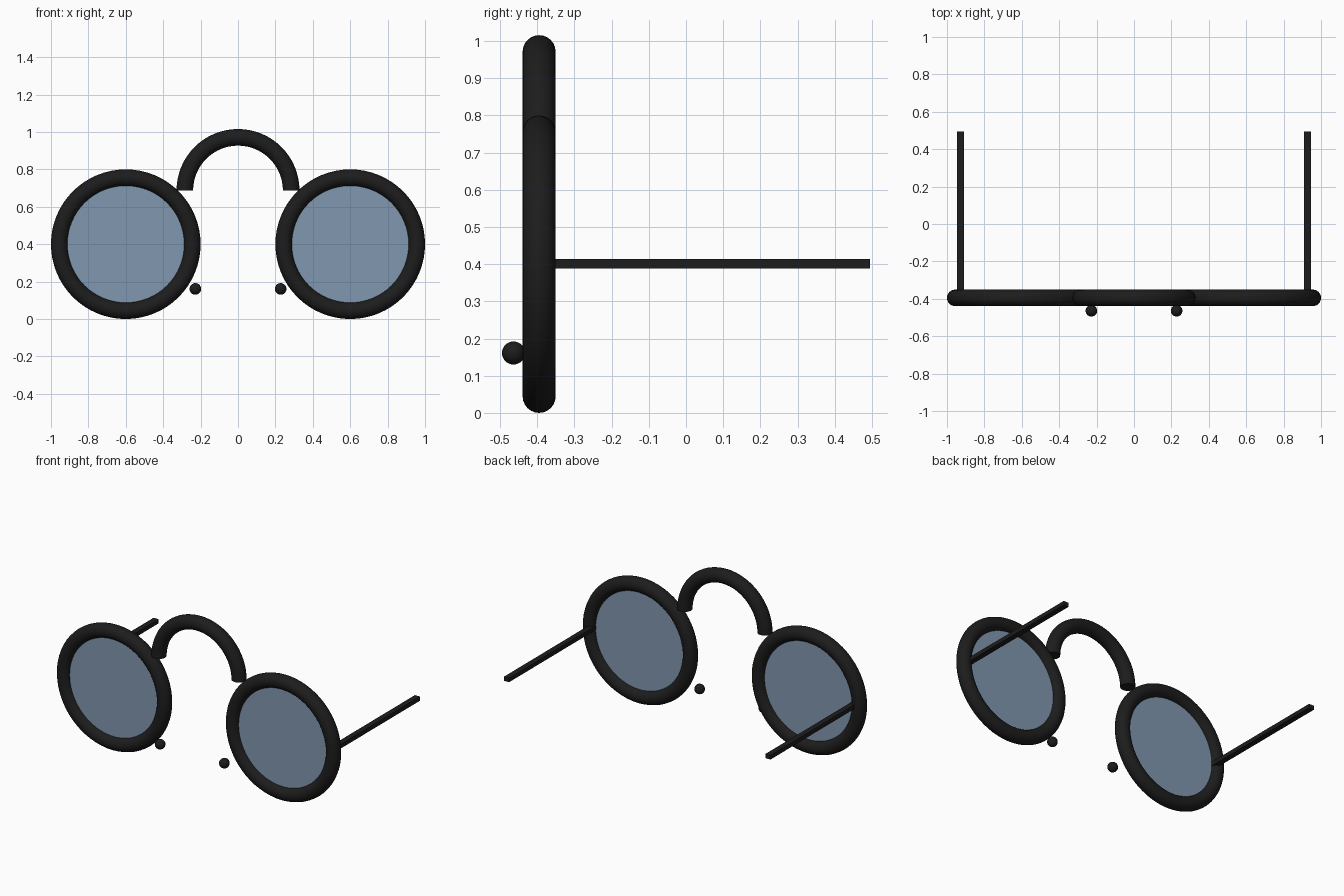
import bpy, bmesh, math

if "Cube" in bpy.data.objects:
    bpy.data.objects.remove(bpy.data.objects["Cube"])

FRAME_Y = -0.395


def material(name, rgb):
    m = bpy.data.materials.new(name)
    m.diffuse_color = (*rgb, 1)
    m.use_nodes = True
    m.node_tree.nodes["Principled BSDF"].inputs["Base Color"].default_value = m.diffuse_color
    return m


black = material("black_plastic", (0.012, 0.012, 0.012))
tint = material("tinted_lens", (0.22, 0.31, 0.43))


def finish(name, mat):
    o = bpy.context.object
    o.name = name
    o.data.materials.append(mat)
    bpy.ops.object.shade_smooth_by_angle(angle=math.radians(40))
    return o


UPRIGHT = (math.pi / 2, 0, 0)

for side, s in (("left", -1), ("right", 1)):
    # round rim
    bpy.ops.mesh.primitive_torus_add(
        major_radius=0.3556, minor_radius=0.0444, major_segments=64,
        minor_segments=24, location=(s * 0.6, FRAME_Y, 0.4), rotation=UPRIGHT)
    finish(side + "_rim", black)

    # flat lens
    bpy.ops.mesh.primitive_cylinder_add(
        vertices=64, radius=0.35, depth=0.018,
        location=(s * 0.6, FRAME_Y, 0.4), rotation=UPRIGHT)
    finish(side + "_lens", tint)

    # straight temple arm
    bpy.ops.mesh.primitive_cube_add(size=1, location=(s * 0.928, 0.05, 0.401))
    bpy.context.object.scale = (0.0356, 0.889, 0.0267)
    finish(side + "_temple", black)

    # nose pad
    bpy.ops.mesh.primitive_uv_sphere_add(
        segments=24, ring_count=16, radius=0.031,
        location=(s * 0.228, -0.464, 0.161))
    finish(side + "_nose_pad", black)

# arched bridge: upper half of a torus with capped ends
bpy.ops.mesh.primitive_torus_add(
    major_radius=0.2844, minor_radius=0.0444, major_segments=64,
    minor_segments=24, location=(0, FRAME_Y, 0.687), rotation=UPRIGHT)
bridge = bpy.context.object
bm = bmesh.new()
bm.from_mesh(bridge.data)
cut = bmesh.ops.bisect_plane(
    bm, geom=bm.verts[:] + bm.edges[:] + bm.faces[:], dist=1e-5,
    plane_co=(0, 0, 0), plane_no=(0, -1, 0), clear_outer=True)
bmesh.ops.holes_fill(bm, edges=[e for e in bm.edges if e.is_boundary], sides=0)
bmesh.ops.recalc_face_normals(bm, faces=bm.faces[:])
bm.to_mesh(bridge.data)
bm.free()
finish("bridge", black)
